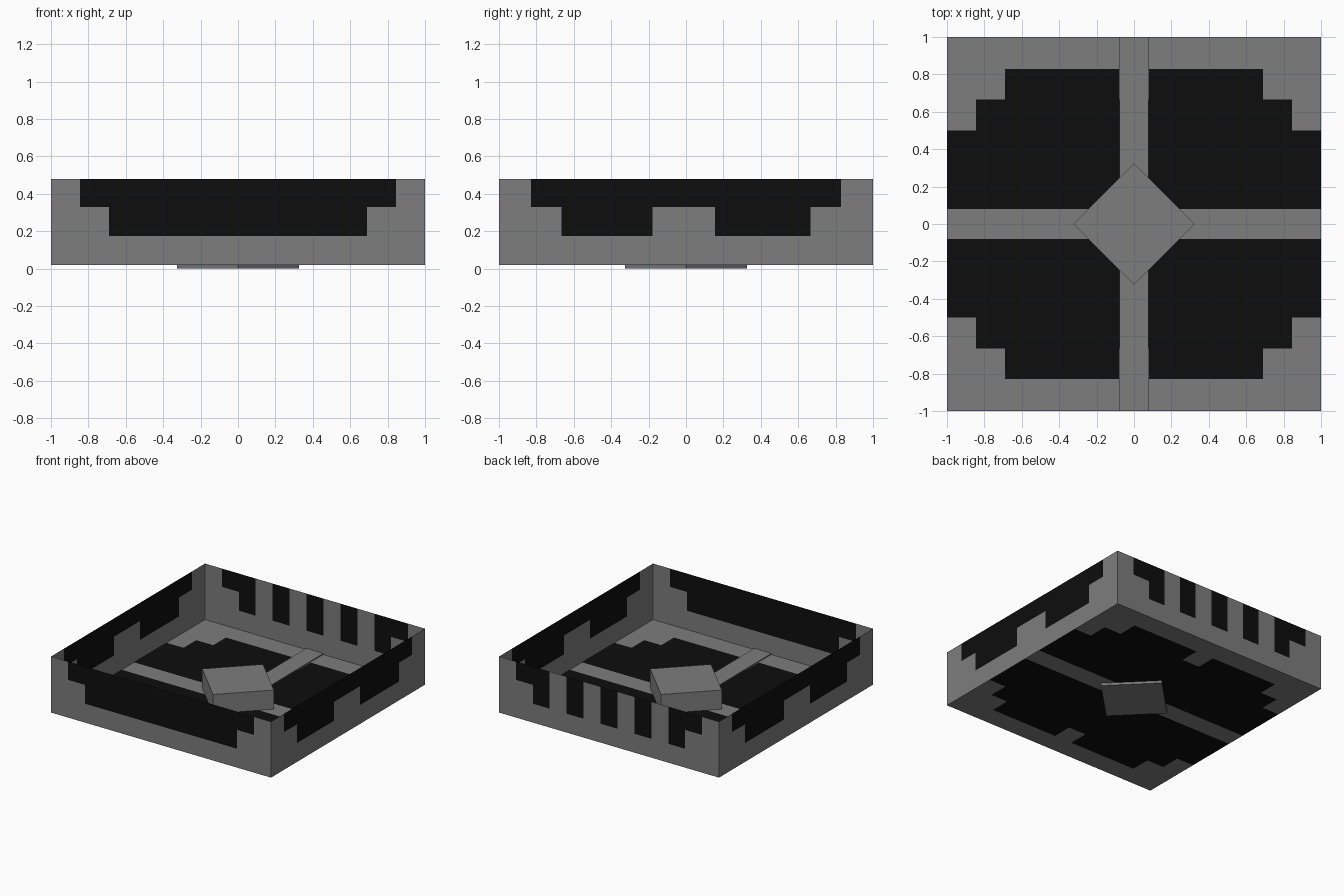
import bpy, bmesh, math
from mathutils import Vector

cube = bpy.data.objects.get("Cube")
if cube:
    bpy.data.objects.remove(cube, do_unlink=True)


def material(name, value):
    m = bpy.data.materials.new(name)
    m.use_nodes = True
    colour = (value, value, value, 1)
    m.diffuse_color = colour
    bsdf = m.node_tree.nodes["Principled BSDF"]
    bsdf.inputs["Base Color"].default_value = colour
    bsdf.inputs["Roughness"].default_value = 0.9
    return m


GREY = material("mid grey", 0.205)
BLACK = material("near black", 0.0042)
BASE, TOP = 0.02, 0.48          # floor level and rim level
LOW, MID = 0.175, 0.33          # heights of the painted steps


def finish(name, bm, mats):
    mesh = bpy.data.meshes.new(name)
    bm.to_mesh(mesh)
    bm.free()
    for m in mats:
        mesh.materials.append(m)
    obj = bpy.data.objects.new(name, mesh)
    bpy.context.collection.objects.link(obj)
    return obj


def panel(name, us, vs, place, is_black):
    """Flat sheet cut along us and vs; cells are coloured by a rule."""
    bm = bmesh.new()
    grid = [[bm.verts.new(place(u, v)) for u in us] for v in vs]
    for j in range(len(vs) - 1):
        for i in range(len(us) - 1):
            f = bm.faces.new((grid[j][i], grid[j][i + 1],
                              grid[j + 1][i + 1], grid[j + 1][i]))
            u, v = (us[i] + us[i + 1]) / 2, (vs[j] + vs[j + 1]) / 2
            f.material_index = int(is_black(u, v))
    return finish(name, bm, (GREY, BLACK))


def mirrored(*values):
    return sorted([-v for v in values] + list(values))


# Painting rules
def floor_rule(x, y):
    x, y = abs(x), abs(y)
    if y < 0.08 or (x < 0.08 and y > 0.665):
        return False
    return y < 0.5 or (y < 0.665 and x < 0.845) or (y < 0.83 and x < 0.69)


def front_rule(x, z):
    return z > MID and abs(x) < 0.845 or z > LOW and abs(x) < 0.69


def back_rule(x, z):
    x = abs(x)
    stripe = x < 0.078 or 0.232 < x < 0.387 or 0.54 < x < 0.69
    return z > LOW and stripe or z > MID and 0.69 < x < 0.845


def side_rule(y, z):
    return z > MID and abs(y) < 0.83 or z > LOW and abs(y) < 0.665 and not -0.18 < y < 0.155


# Tray floor and four thin walls
levels = [BASE, LOW, MID, TOP]
panel("tray_floor", mirrored(0.08, 0.69, 0.845, 1), mirrored(0.08, 0.5, 0.665, 0.83, 1),
      lambda x, y: (x, y, BASE), floor_rule)
panel("front_wall", mirrored(0.69, 0.845, 1), levels,
      lambda x, z: (x, -1, z), front_rule)
panel("back_wall", mirrored(0.078, 0.232, 0.387, 0.54, 0.69, 0.845, 1), levels,
      lambda x, z: (x, 1, z), back_rule)
side_cuts = [-1, -0.83, -0.665, -0.18, 0.155, 0.665, 0.83, 1]
for name, sx in (("left_wall", 1), ("right_wall", -1)):
    panel(name, side_cuts, levels, lambda y, z: (sx, y, z), side_rule)


def block(name, size, centre, turn=0):
    bm = bmesh.new()
    bmesh.ops.create_cube(bm, size=1)
    bmesh.ops.scale(bm, vec=size, verts=bm.verts)
    obj = finish(name, bm, (GREY,))
    obj.location = Vector(centre)
    obj.rotation_euler.z = turn
    return obj


# Slim rib running front to back, and the turned square hub
block("floor_rib", (0.156, 1.998, 0.008), (0, 0, 0.027))
block("centre_hub", (0.46, 0.46, 0.178), (0, 0, 0.089), math.radians(45))
